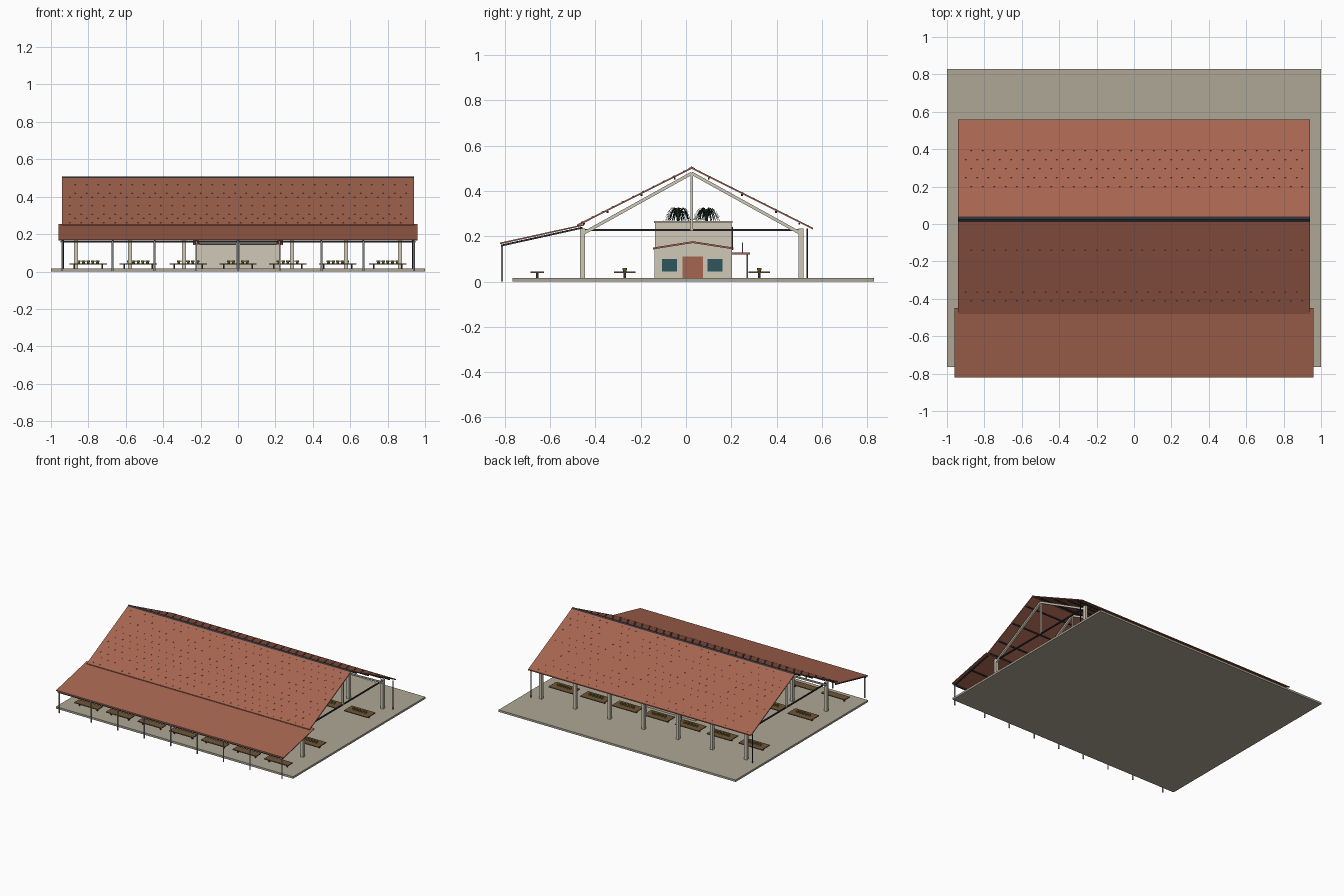
import bpy, math, random
from mathutils import Vector, Matrix

if "Cube" in bpy.data.objects:
    bpy.data.objects.remove(bpy.data.objects["Cube"])
random.seed(4)

def mat(name, c):
    m = bpy.data.materials.new(name)
    m.diffuse_color = (*c, 1)
    m.use_nodes = True
    m.node_tree.nodes["Principled BSDF"].inputs["Base Color"].default_value = m.diffuse_color
    return m

SLAB = mat("concrete", (.42, .39, .30))
TILE = mat("clay_tile", (.38, .13, .08))
DARK = mat("dark_metal", (.03, .03, .035))
PALE = mat("pale_paint", (.62, .58, .47))
STEEL = mat("steel", (.40, .41, .40))
GLASS = mat("teal_glass", (.03, .09, .11))
WOOD = mat("brown_wood", (.16, .09, .04))
OLIVE = mat("olive", (.25, .20, .03))
LEAF = mat("leaf", (.02, .05, .03))

class Part:
    """Collects many simple solids into one object."""
    def __init__(self, name, m):
        self.name, self.m, self.v, self.f = name, m, [], []

    def add(self, verts, faces):
        o = len(self.v)
        self.v += [tuple(p) for p in verts]
        self.f += [[i + o for i in f] for f in faces]

    def box(self, x0, x1, y0, y1, z0, z1):
        self.prism([(y0, z0), (y1, z0), (y1, z1), (y0, z1)], x0, x1)

    def prism(self, prof, x0, x1):
        # y-z profile extruded along x
        n = len(prof)
        vs = [(x0, *p) for p in prof] + [(x1, *p) for p in prof]
        fs = [[i, i + n, (i + 1) % n + n, (i + 1) % n] for i in range(n)]
        self.add(vs, fs + [list(range(n)), list(range(2 * n - 1, n - 1, -1))])

    def bar(self, x, w, a, b, t):
        # sloping member between two y-z points, thickness t, width w in x
        d = (Vector(b) - Vector(a)).normalized() * t / 2
        n = Vector((-d.y, d.x))
        a, b = Vector(a), Vector(b)
        self.prism([tuple(a - n), tuple(b - n), tuple(b + n), tuple(a + n)], x - w / 2, x + w / 2)

    def post(self, x, y, z0, z1, r, n=12):
        ring = [(x + r * math.cos(k * math.tau / n), y + r * math.sin(k * math.tau / n)) for k in range(n)]
        vs = [(*p, z0) for p in ring] + [(*p, z1) for p in ring]
        fs = [[i, (i + 1) % n, (i + 1) % n + n, i + n] for i in range(n)]
        self.add(vs, fs + [list(range(n - 1, -1, -1)), list(range(n, 2 * n))])

    def done(self):
        me = bpy.data.meshes.new(self.name)
        me.from_pydata(self.v, [], self.f)
        me.materials.append(self.m)
        o = bpy.data.objects.new(self.name, me)
        bpy.context.collection.objects.link(o)
        return o

RY, RZ = .025, .505                      # ridge line
COLS = [i * .2885 for i in range(-3, 4)]  # column bays

# floor slab
p = Part("floor_slab", SLAB); p.box(-1, 1, -.765, .83, 0, .015); p.done()

# main roof sheets with small tile nubs
p = Part("main_roof", TILE)
p.prism([(-.48, .252), (RY, RZ), (.56, .238), (.56, .230), (RY, RZ - .008), (-.48, .244)], -.94, .94)
for s, end in ((-1, .49), (1, .52)):
    for j in range(11):
        d = .03 + j * (end - .04) / 10
        for i in range(30):
            x = -.9 + i * .061 + (j % 2) * .03
            p.bar(x, .008, (RY + s * d, RZ - d * .5), (RY + s * (d + .008), RZ - (d + .008) * .5), .003)
p.done()
p = Part("ridge_cap", DARK)
p.prism([(RY - .014, RZ - .005), (RY, RZ + .003), (RY + .014, RZ - .005)], -.94, .94)
p.done()

# lean-to roof
p = Part("lean_to_roof", TILE)
p.prism([(-.82, .172), (-.45, .253), (-.45, .247), (-.82, .165)], -.96, .96)
p.done()

# columns
p = Part("main_columns", PALE)
for x in COLS:
    for y in (-.456, .508):
        p.box(x - .011, x + .011, y - .011, y + .011, .015, .235)
p.done()
lean_x = [-.94, -.67, -.446, -.223, 0, .223, .446, .67, .94]
p = Part("lean_to_posts", STEEL)
for x in lean_x:
    p.post(x, -.812, 0, .162, .005)
p.done()
p = Part("downpipes", DARK)
for x in (-.935, .935):
    p.post(x, .535, .015, .235, .0035, 8)
p.done()

# trusses: rafters and king posts
p = Part("truss_rafters", PALE)
for x in COLS:
    p.bar(x, .016, (-.462, .208), (RY, .478), .014)
    p.bar(x, .016, (.514, .208), (RY, .478), .014)
    p.box(x - .006, x + .006, RY - .005, RY + .005, .225, .478)
p.done()
p = Part("tie_beams", DARK)
for x in COLS:
    p.box(x - .005, x + .005, -.456, .508, .223, .231)
p.done()

# purlins and lean-to framing
p = Part("purlins", DARK)
for d in (.075, .222, .372, .475):
    for s in (-1, 1):
        y, z = RY + s * d, RZ - d * .5 - .012
        p.box(-.93, .93, y - .004, y + .004, z - .004, z + .004)
for x in lean_x:
    p.bar(x, .008, (-.815, .159), (-.456, .238), .008)
p.box(-.95, .95, -.816, -.808, .154, .164)
p.box(-.95, .95, -.64, -.632, .196, .204)
p.done()

# kiosk body and upper planter block
p = Part("kiosk_walls", PALE)
p.prism([(-.138, .015), (.202, .015), (.202, .145), (RY + .005, .17), (-.138, .145)], -.22, .22)
p.box(-.21, .21, -.137, .201, .14, .26)
p.box(-.22, .22, -.142, .206, .258, .267)
p.done()
p = Part("kiosk_gable_roof", TILE)
for s in (-1, 1):
    x0, x1 = sorted((s * .205, s * .24))
    p.prism([(-.146, .142), (.03, .170), (.21, .142), (.21, .15), (.03, .178), (-.146, .15)], x0, x1)
p.done()
p = Part("kiosk_trim", DARK)
p.box(-.235, .235, -.146, -.138, .141, .149)
p.box(-.205, -.197, .2, .207, .14, .24)
p.box(.197, .205, .2, .207, .14, .24)
p.done()
p = Part("kiosk_doors", TILE)
q = Part("kiosk_windows", GLASS)
for s in (-1, 1):
    x0, x1 = sorted((s * .215, s * .224))
    p.box(x0, x1, -.016, .074, .015, .11)
    q.box(x0, x1, -.107, -.04, .045, .1)
    q.box(x0, x1, .095, .162, .045, .1)
p.done(); q.done()

# rear serving canopy
p = Part("rear_canopy", TILE); p.box(-.16, .16, .19, .282, .12, .129); p.done()
p = Part("rear_canopy_posts", STEEL)
for x in (-.15, .15):
    p.post(x, .27, .015, .12, .004, 8)
p.post(.15, .25, .129, .172, .0025, 8)
p.done()

# arching plants on the kiosk
p = Part("planter_foliage", LEAF)
for px in (-.15, -.05, .05, .15):
    for py in (-.035, .09):
        for k in range(16):
            a = k * math.tau / 16 + random.uniform(-.15, .15)
            R, h = random.uniform(.045, .068), random.uniform(.045, .066)
            vs = []
            for i in range(7):
                t = i / 6
                r, z = R * t, .262 + h * math.sin(math.pi * min(1, t * .95) ** .8)
                w = .004 * (1 - t * .8)
                c, s = math.cos(a), math.sin(a)
                vs += [(px + c * r - s * w, py + s * r + c * w, z), (px + c * r + s * w, py + s * r - c * w, z)]
            p.add(vs, [[2 * i, 2 * i + 1, 2 * i + 3, 2 * i + 2] for i in range(6)])
p.done()

# dining tables in three rows with pots on the two inner rows
top, leg, pot = Part("table_tops", WOOD), Part("table_legs", DARK), Part("table_pots", OLIVE)
for y, hw in ((-.657, .03), (-.27, .048), (.323, .048)):
    for i in range(-3, 4):
        x = i * .267
        top.box(x - .1, x + .1, y - hw, y + hw, .038, .044)
        for s in (-1, 1):
            leg.box(x + s * .075 - .004, x + s * .075 + .004, y - .005, y + .005, .015, .039)
        if y > -.5:
            for k in range(-2, 3):
                px = x + k * .025
                pot.post(px, y, .044, .05, .007, 8)
                pot.post(px, y, .05, .06, .01, 8)
top.done(); leg.done(); pot.done()
